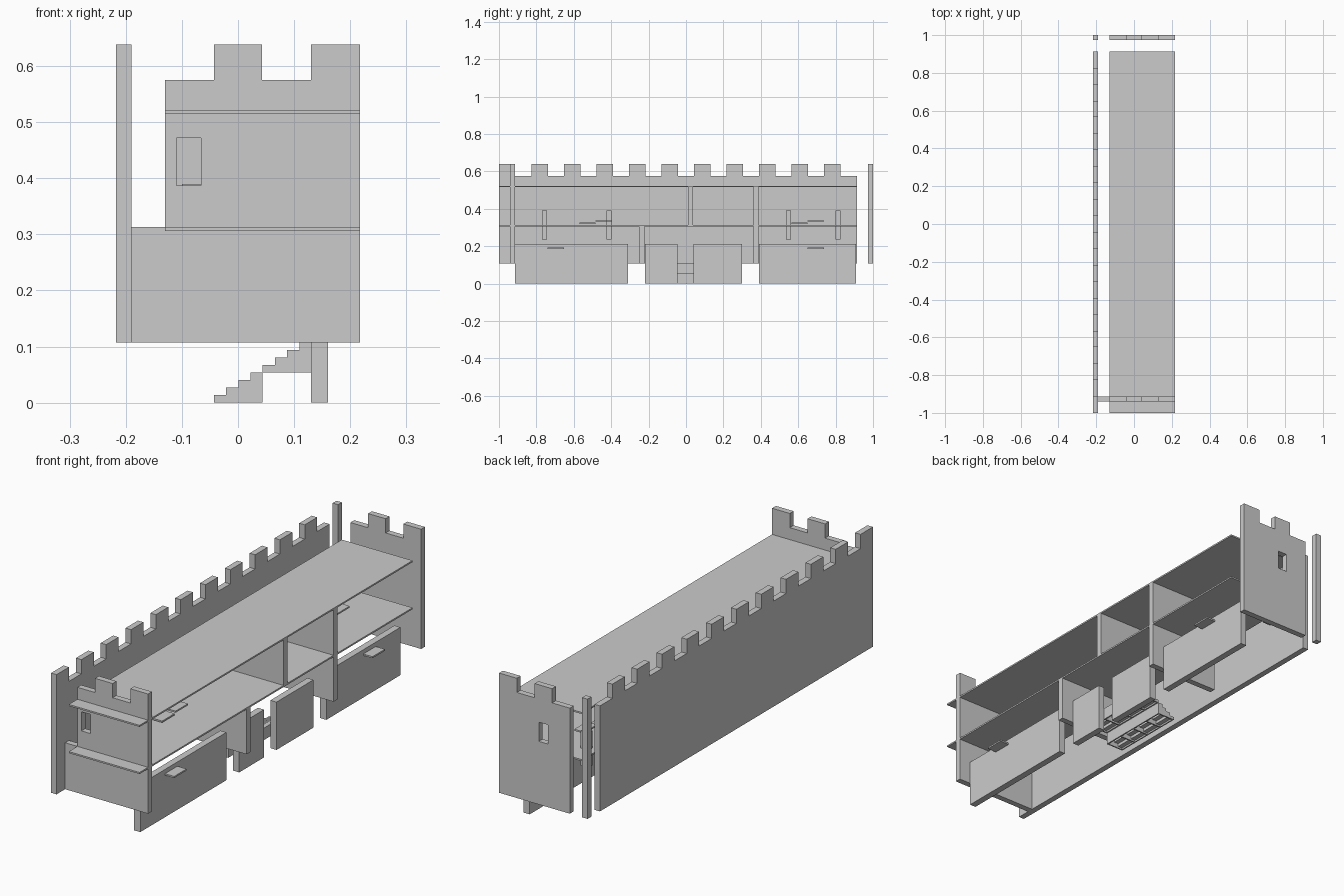
import bpy, bmesh
from mathutils import Vector

if "Cube" in bpy.data.objects:
    bpy.data.objects.remove(bpy.data.objects["Cube"])

U = 0.087      # battlement module
T = 0.027      # board thickness
Z0, ZC, ZT = 0.107, 0.575, 0.638   # wall bottom, crenel, merlon top


def prism(name, profile, axis, a, b):
    """Extrude a profile along x (profile = y,z) or y (profile = x,z)."""
    bm = bmesh.new()
    pts = [Vector((a, p, q)) if axis == 'x' else Vector((p, a, q)) for p, q in profile]
    face = bm.faces.new([bm.verts.new(p) for p in pts])
    ext = bmesh.ops.extrude_face_region(bm, geom=[face])
    move = Vector((b - a, 0, 0)) if axis == 'x' else Vector((0, b - a, 0))
    bmesh.ops.translate(bm, vec=move, verts=[v for v in ext['geom'] if isinstance(v, bmesh.types.BMVert)])
    bmesh.ops.recalc_face_normals(bm, faces=bm.faces)
    me = bpy.data.meshes.new(name)
    bm.to_mesh(me)
    bm.free()
    ob = bpy.data.objects.new(name, me)
    bpy.context.collection.objects.link(ob)
    return ob


def box(name, x0, x1, y0, y1, z0, z1):
    return prism(name, [(x0, z0), (x1, z0), (x1, z1), (x0, z1)], 'y', y0, y1)


def cut_window(ob, x0, x1, y0, y1):
    cutter = box("window_cutter", x0, x1, y0 - 0.02, y1 + 0.02, 0.387, 0.472)
    cutter.hide_render = True
    mod = ob.modifiers.new("window", 'BOOLEAN')
    mod.object, mod.operation, mod.solver = cutter, 'DIFFERENCE', 'EXACT'
    deps = bpy.context.evaluated_depsgraph_get()
    me = bpy.data.meshes.new_from_object(ob.evaluated_get(deps))
    ob.modifiers.clear()
    ob.data = me
    bpy.data.objects.remove(cutter)


# Long crenellated back wall
step = 1.913 / 22
wall = [(0.913, Z0), (-1, Z0)]
for k in range(22):
    z = ZT if k % 2 == 0 else ZC
    wall += [(-1 + k * step, z), (-1 + (k + 1) * step, z)]
prism("back_wall", wall, 'x', -0.217, -0.19)
box("corner_post", -0.217, -0.19, 1 - T, 1, Z0, ZT)

# Crenellated end panels with windows
crown = [(0.217, Z0), (0.217, ZT), (0.13, ZT), (0.13, ZC), (0.043, ZC),
         (0.043, ZT), (-0.043, ZT), (-0.043, ZC), (-0.13, ZC)]
front = prism("front_end_panel", crown + [(-0.13, 0.313), (-0.19, 0.313), (-0.19, Z0)],
              'y', -0.94, -0.913)
cut_window(front, -0.11, -0.066, -0.94, -0.913)
back = prism("rear_end_panel", crown + [(-0.13, Z0)], 'y', 1 - T, 1)
cut_window(back, -0.022, 0.022, 1 - T, 1)

# Thin shelves
for name, z in (("middle_shelf", 0.306), ("top_shelf", 0.515)):
    box(name, -0.13, 0.217, -1, 0.913, z, z + 0.007)

# Dividers
for y, z0, z1 in ((-0.25, Z0, 0.306), (0.36, Z0, 0.306), (0.36, 0.313, 0.515), (0.01, 0.313, 0.515)):
    box("divider", -0.13, 0.217, y, y + T, z0, z1)

# Lower front panels
for y0, y1 in ((-0.913, -0.31), (-0.22, -0.046), (0.041, 0.3), (0.39, 0.91)):
    box("lower_front_panel", 0.13, 0.16, y0, y1, 0, 0.212)

# Flat handle tabs
for x, y, z in ((0.155, -0.74, 0.186), (0.155, 0.65, 0.186),
                (-0.023, -0.57, 0.319), (-0.018, -0.483, 0.331),
                (-0.023, 0.563, 0.319), (-0.018, 0.65, 0.331)):
    box("handle_tab", x, x + 0.05, y, y + U, z, z + 0.007)

# Upright slats piercing the middle shelf
for y in (-0.77, -0.425, 0.535, 0.798):
    box("upright_slat", -0.1, -0.06, y, y + T, 0.235, 0.39)

# Hidden staircase: two hollow flights with ribs beneath
run, rise, w = U / 4, Z0 / 8, 0.006
for f in range(2):
    x0, zb = -0.043 + f * U, f * 4 * rise
    x1 = x0 + U
    outer, inner = [], []
    for i in range(4):
        z = zb + (i + 1) * rise
        outer += [(x0 + i * run, z), (x0 + (i + 1) * run, z)]
        last = w if i == 3 else -w
        inner += [(x0 + i * run + w, z - w), (x0 + (i + 1) * run - last, z - w)]
    inner = [(x0 + w, zb)] + inner + [(x1 - w, zb)]
    prism("stair_flight", [(x0, zb)] + outer + [(x1, zb)] + inner[::-1], 'y', -0.131, 0.217)
    for k in range(5):
        y = -0.131 + k * (0.348 - w) / 4
        prism("stair_rib", inner, 'y', y, y + w)
